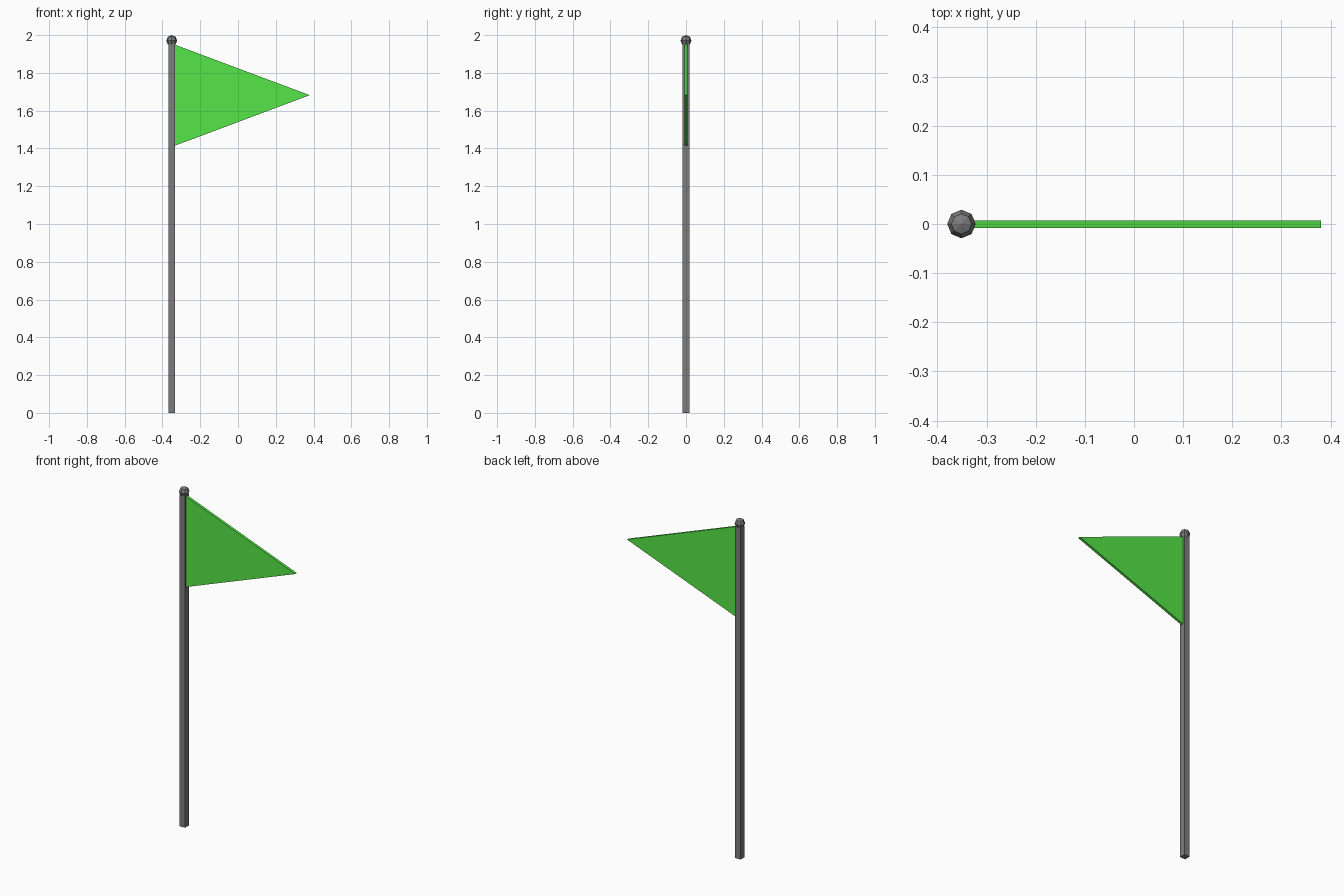
import bpy, bmesh
from mathutils import Matrix

if "Cube" in bpy.data.objects:
    bpy.data.objects.remove(bpy.data.objects["Cube"])

POLE_X, POLE_W, POLE_TOP = -0.351, 0.036, 1.955
KNOB_R = 0.029
GREY = (0.2, 0.2, 0.205, 1)
GREEN = (0.093, 0.78, 0.063, 1)


def add_object(name, bm, color):
    bmesh.ops.recalc_face_normals(bm, faces=bm.faces)
    mesh = bpy.data.meshes.new(name)
    bm.to_mesh(mesh)
    bm.free()
    obj = bpy.data.objects.new(name, mesh)
    bpy.context.collection.objects.link(obj)
    mat = bpy.data.materials.new(name + "_colour")
    mat.diffuse_color = color
    mat.use_nodes = True
    mat.node_tree.nodes["Principled BSDF"].inputs["Base Color"].default_value = mat.diffuse_color
    mesh.materials.append(mat)
    return obj


# Square pole
bm = bmesh.new()
bmesh.ops.create_cube(bm, size=1, matrix=Matrix.Translation((POLE_X, 0, POLE_TOP / 2))
                      @ Matrix.Diagonal((POLE_W, POLE_W, POLE_TOP, 1)))
add_object("pole", bm, GREY)

# Low-poly knob on top
bm = bmesh.new()
bmesh.ops.create_uvsphere(bm, u_segments=8, v_segments=4, radius=KNOB_R,
                          matrix=Matrix.Translation((POLE_X, 0, 2 - KNOB_R)))
add_object("pole_knob", bm, GREY)

# Thin triangular pennant
bm = bmesh.new()
left = POLE_X + POLE_W / 2
profile = [(left, 1.415), (0.38, 1.682), (left, 1.949)]
face = bm.faces.new([bm.verts.new((x, -0.008, z)) for x, z in profile])
ext = bmesh.ops.extrude_face_region(bm, geom=[face], use_keep_orig=True)
bmesh.ops.translate(bm, vec=(0, 0.015, 0),
                    verts=[g for g in ext["geom"] if isinstance(g, bmesh.types.BMVert)])
add_object("pennant", bm, GREEN)
